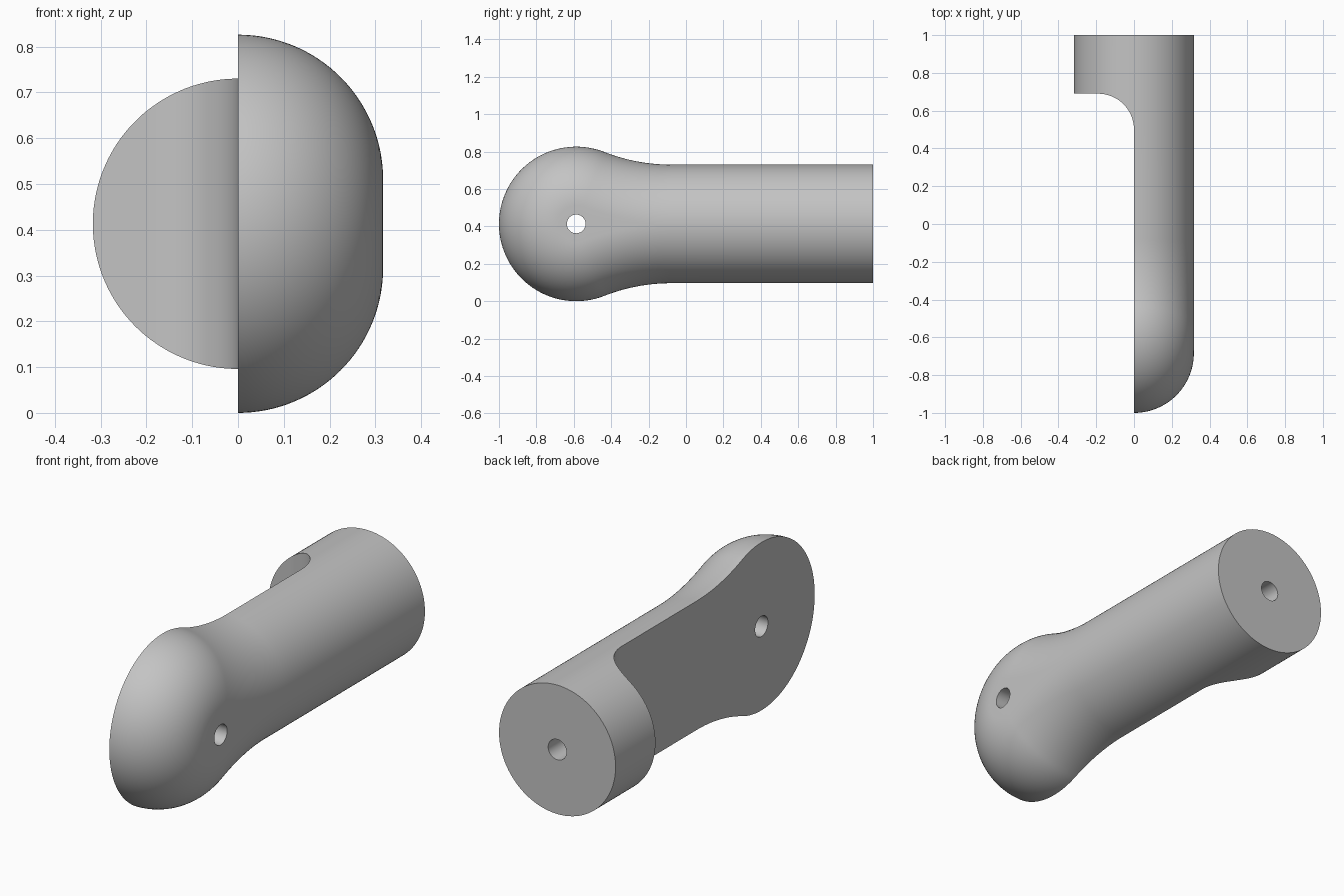
import bpy, bmesh
from math import sin, cos, pi, asin, atan2, hypot
from mathutils import Vector

cube = bpy.data.objects.get("Cube")
if cube:
    bpy.data.objects.remove(cube)

R = 0.317                  # handle radius
HEAD = 0.413               # head radius
HEAD_Y = -0.587
NECK_Y = -0.08             # where the neck meets the straight handle
STEP_Y, FILLET = 0.5, 0.19  # start and radius of the collar fillet
MID_Z = HEAD

mat = bpy.data.materials.new("plain_grey")
mat.use_nodes = True
grey = (0.55, 0.55, 0.55, 1)
mat.diffuse_color = grey
mat.node_tree.nodes["Principled BSDF"].inputs["Base Color"].default_value = grey

# Outline of the upper half in the y-z plane: (y, z, inward normal y, z)
dy = NECK_Y - HEAD_Y
neck_r = (dy * dy + R * R - HEAD * HEAD) / (2 * (HEAD - R))
join = atan2(R + neck_r, dy)
upper = [(1, R, 0, -1), (STEP_Y, R, 0, -1)]
for i in range(25):                                   # concave neck
    t = (pi / 2) + (join - pi / 2) * i / 24
    c, s = cos(t), sin(t)
    upper.append((NECK_Y - neck_r * c, R + neck_r - neck_r * s, -c, -s))
for i in range(1, 49):                                # round head
    t = join + (pi - join) * i / 48
    c, s = cos(t), sin(t)
    upper.append((HEAD_Y + HEAD * c, HEAD * s, -c, -s))
outline = upper + [(y, -z, ny, -nz) for y, z, ny, nz in upper[-2::-1]]

bm = bmesh.new()


def vert(x, y, z):
    return bm.verts.new((x, y, z + MID_Z))


def strips(rows):
    for a, b in zip(rows, rows[1:]):
        for i in range(len(a) - 1):
            bm.faces.new((a[i], a[i + 1], b[i + 1], b[i]))


# Rounded side: a quarter circle swept along the outline
STEPS = 32
rows = []
for y, z, ny, nz in outline:
    row = []
    for k in range(STEPS + 1):
        t = pi / 2 * k / STEPS
        d = R * (1 - cos(t))
        row.append(vert(R * sin(t), y + ny * d, z + nz * d))
    rows.append(row)
strips(rows)
bm.faces.new([r[-1] for r in rows[2:-3]])             # flat crown of the head
bm.faces.new([r[0] for r in rows[1:-1]])              # flat mating face

# Collar: the other half of the cylinder, with a filleted step
profile = []
for i in range(17):
    t = pi / 2 * i / 16
    profile.append((FILLET * (1 - cos(t)), STEP_Y + FILLET * sin(t)))
start = asin(FILLET / R)
for i in range(1, 25):
    profile.append((R * sin(start + (pi / 2 - start) * i / 24), STEP_Y + FILLET))
sides = {}
for sign in (1, -1):
    sides[sign] = []
    for x, y in profile:
        z = sign * max(R * R - x * x, 0) ** 0.5
        sides[sign].append([vert(-x, y, z), vert(-x, 1, z)])
    strips(sides[sign])
strips([[a[0], b[0]] for a, b in zip(sides[1], sides[-1])][:-1])
last = len(profile) - 1
bm.faces.new((sides[1][last - 1][0], sides[1][last][0], sides[-1][last - 1][0]))

# Back cap
cap = rows[0] + rows[-1][-2::-1]
cap += [s[1] for s in sides[-1][1:]] + [s[1] for s in sides[1][-2:0:-1]]
bm.faces.new(cap)

bmesh.ops.remove_doubles(bm, verts=bm.verts, dist=1e-5)
bmesh.ops.recalc_face_normals(bm, faces=bm.faces)
mesh = bpy.data.meshes.new("handle")
bm.to_mesh(mesh)
bm.free()
handle = bpy.data.objects.new("handle", mesh)
bpy.context.collection.objects.link(handle)
mesh.materials.append(mat)


# Drilled holes: across the head, and into the back
def drill(name, location, rotation, depth):
    bpy.ops.mesh.primitive_cylinder_add(vertices=48, radius=0.05, depth=depth,
                                        location=location, rotation=rotation)
    cutter = bpy.context.object
    cutter.name = name
    cutter.hide_render = True
    cutter.data.materials.append(mat)
    bpy.ops.object.select_all(action='DESELECT')
    handle.select_set(True)
    bpy.context.view_layer.objects.active = handle
    mod = handle.modifiers.new(name, 'BOOLEAN')
    mod.operation = 'DIFFERENCE'
    mod.solver = 'EXACT'
    mod.object = cutter
    bpy.ops.object.modifier_apply(modifier=name)
    bpy.data.objects.remove(cutter)


drill("head_hole", (0.15, HEAD_Y, MID_Z), (0, pi / 2, 0), 1)
drill("back_hole", (0, 1, MID_Z), (pi / 2, 0, 0), 0.6)

bpy.ops.object.shade_smooth_by_angle(angle=pi / 6)
